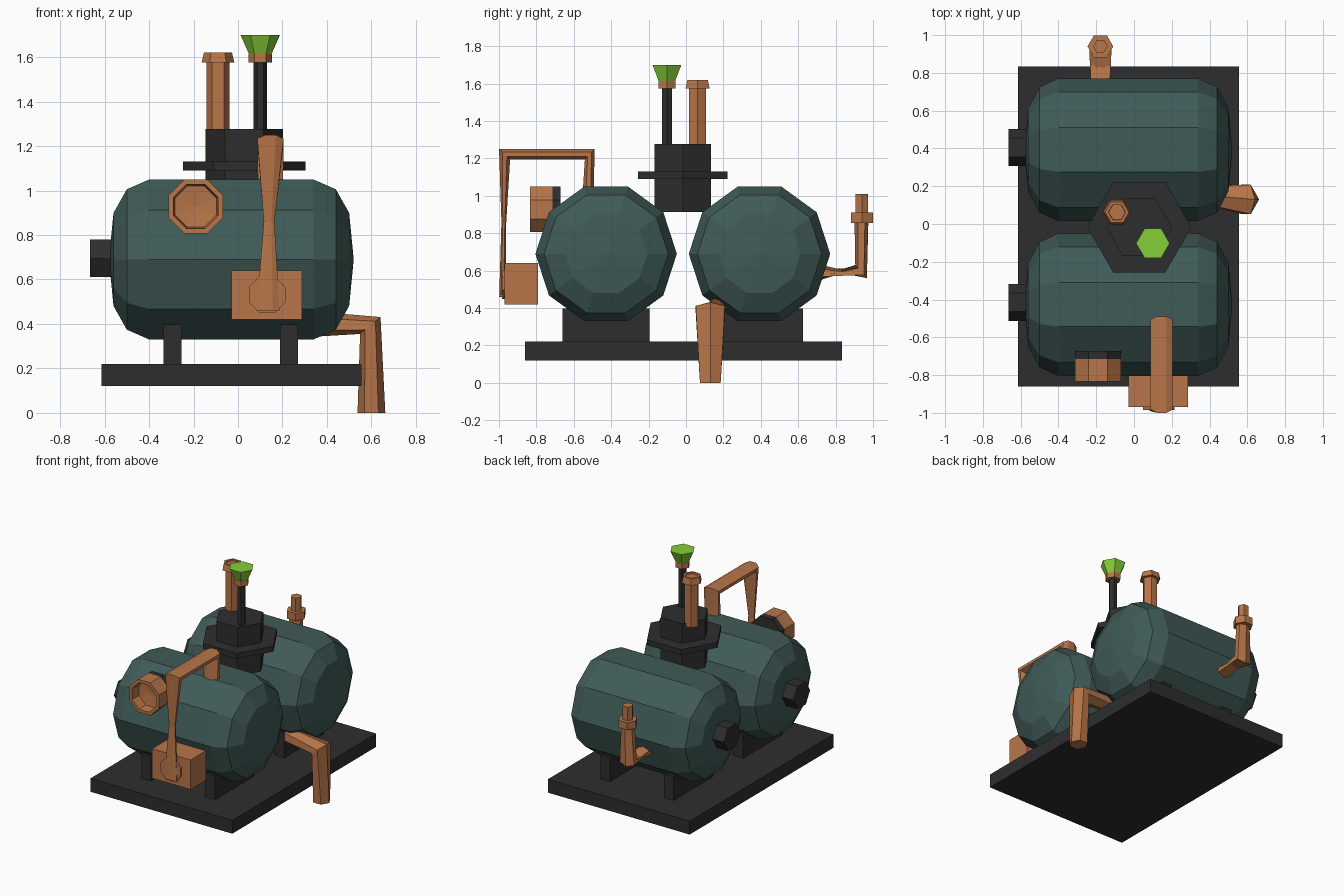
import bpy, bmesh, math
from mathutils import Vector, Matrix

cube = bpy.data.objects.get("Cube")
if cube:
    bpy.data.objects.remove(cube, do_unlink=True)


def material(name, r, g, b):
    m = bpy.data.materials.new(name)
    m.use_nodes = True
    m.diffuse_color = (r, g, b, 1)
    bsdf = next(n for n in m.node_tree.nodes if n.type == 'BSDF_PRINCIPLED')
    bsdf.inputs["Base Color"].default_value = (r, g, b, 1)
    bsdf.inputs["Roughness"].default_value = 0.7
    return m


TEAL = material("tank teal", 0.051, 0.104, 0.096)
COPPER = material("copper", 0.48, 0.18, 0.067)
IRON = material("dark iron", 0.027, 0.027, 0.028)
LIME = material("lime green", 0.24, 0.62, 0.04)


def finish(name, bm, mat):
    bmesh.ops.recalc_face_normals(bm, faces=bm.faces)
    mesh = bpy.data.meshes.new(name)
    bm.to_mesh(mesh)
    bm.free()
    mesh.materials.append(mat)
    ob = bpy.data.objects.new(name, mesh)
    bpy.context.collection.objects.link(ob)
    return ob


def box(name, lo, hi, mat):
    lo, hi = Vector(lo), Vector(hi)
    bm = bmesh.new()
    bmesh.ops.create_cube(bm, size=1, matrix=Matrix.Translation((lo + hi) / 2)
                          @ Matrix.Diagonal((*(hi - lo), 1)))
    return finish(name, bm, mat)


def loft(name, rings, mat, sides=6, phase=0.0):
    """Skin rings given as (centre, u, v); closed with a cap at both ends."""
    bm = bmesh.new()
    loops = []
    for c, u, v in rings:
        c, u, v = Vector(c), Vector(u), Vector(v)
        angles = [phase + math.tau * i / sides for i in range(sides)]
        loops.append([bm.verts.new(c + u * math.cos(a) + v * math.sin(a)) for a in angles])
    for a, b in zip(loops, loops[1:]):
        for i in range(sides):
            j = (i + 1) % sides
            bm.faces.new((a[i], a[j], b[j], b[i]))
    bm.faces.new(loops[0])
    bm.faces.new(loops[-1])
    return finish(name, bm, mat)


def lathe(name, centre, axis, profile, mat, sides=6, phase=0.0):
    """Turned part: profile is (distance along axis, radius)."""
    c = Vector(centre)
    d, u, v = {'X': ((1, 0, 0), (0, 1, 0), (0, 0, 1)),
               'Y': ((0, 1, 0), (1, 0, 0), (0, 0, 1)),
               'Z': ((0, 0, 1), (1, 0, 0), (0, 1, 0))}[axis]
    rings = [(c + Vector(d) * t, Vector(u) * r, Vector(v) * r) for t, r in profile]
    return loft(name, rings, mat, sides, phase)


# Base plate
box("base_plate", (-0.615, -0.86, 0.12), (0.555, 0.835, 0.22), IRON)

# Twin tanks with domed ends, feet and side caps
half_dome = [(0.37, 0.378), (0.47, 0.332), (0.53, 0.22), (0.55, 0.004)]
tank_profile = [(-t, r) for t, r in reversed(half_dome)] + half_dome
for label, y in (("front", -0.427), ("rear", 0.393)):
    lathe(label + "_tank", (-0.03, y, 0.69), 'X', tank_profile, TEAL, 10)
    lathe(label + "_tank_cap", (-0.665, y + 0.012, 0.695), 'X',
          [(0, 0.098), (0.12, 0.098)], IRON)
    for side, x in (("right", -0.295), ("left", 0.23)):
        box(f"{label}_{side}_foot", (x - 0.04, y - 0.232, 0.21),
            (x + 0.04, y + 0.232, 0.398), IRON)

# Central tower
tower = (0.028, -0.017, 0)
lathe("tower_body", tower, 'Z', [(0.914, 0.174), (1.276, 0.174)], IRON)
lathe("tower_flange", tower, 'Z', [(1.09, 0.276), (1.13, 0.276)], IRON)

# Copper chimney with a recessed cap
chimney = (-0.09, 0.062, 0)
lathe("chimney_pipe", chimney, 'Z', [(1.25, 0.052), (1.58, 0.052)], COPPER)
lathe("chimney_cap", chimney, 'Z', [(1.575, 0.074), (1.62, 0.063), (1.62, 0.046),
                                    (1.61, 0.044)], COPPER)

# Funnel stack
stack = (0.1, -0.102, 0)
lathe("funnel_pipe", stack, 'Z', [(1.25, 0.03), (1.58, 0.03)], IRON)
lathe("funnel_collar", stack, 'Z', [(1.575, 0.053), (1.615, 0.053)], COPPER)
lathe("funnel_cup", stack, 'Z', [(1.612, 0.05), (1.70, 0.089)], LIME)

# Front gauge with a dished face and dark backing
gauge = (-0.19, -0.835, 0.928)
eighth = math.pi / 8
lathe("gauge_bowl", gauge, 'Y', [(0.12, 0.132), (0, 0.132), (0, 0.108), (0.07, 0.1),
                                 (0.08, 0.002)], COPPER, 8, eighth)
lathe("gauge_backing", gauge, 'Y', [(0.118, 0.132), (0.163, 0.132)], IRON, 8, eighth)

# Pump box, its round boss, and the bent pipe up to the front tank
box("pump_box", (-0.03, -0.97, 0.42), (0.287, -0.79, 0.64), COPPER)
lathe("pump_boss", (0.131, -0.985, 0.532), 'Y',
      [(0, 0.068), (0, 0.089), (0.03, 0.089)], COPPER, 8, eighth)
loft("pump_pipe", [
    ((0.135, -0.982, 0.46), (0, -0.018, 0), (0.056, 0, 0)),
    ((0.14, -0.974, 0.86), (0, -0.014, 0), (0.026, 0, 0)),
    ((0.146, -0.97, 1.222), (0, -0.032, 0.03), (0.064, 0, 0)),
    ((0.146, -0.515, 1.222), (0, 0.028, 0.03), (0.064, 0, 0)),
    ((0.146, -0.525, 0.95), (0, 0.034, 0), (0.06, 0, 0))], COPPER, 8, eighth)

# Drain pipe on the left end, dropping to the ground
loft("drain_pipe", [
    ((0.30, 0.16, 0.40), (0, 0, 0.06), (0, 0.045, 0)),
    ((0.595, 0.13, 0.393), (0.046, 0, 0.038), (0, 0.09, 0)),
    ((0.60, 0.13, 0), (0.0625, 0, 0), (0, 0.064, 0))], COPPER)

# Rear elbow pipe with collar and spout
loft("rear_pipe", [
    ((-0.178, 0.70, 0.59), (0, 0, 0.046), (0.056, 0, 0)),
    ((-0.178, 0.936, 0.595), (0, 0.031, -0.035), (0.068, 0, 0)),
    ((-0.178, 0.938, 0.86), (0, 0.037, 0), (0.05, 0, 0))], COPPER)
spout = (-0.178, 0.94, 0)
lathe("rear_collar", spout, 'Z', [(0.855, 0.068), (0.91, 0.068)], COPPER)
lathe("rear_spout", spout, 'Z', [(0.9, 0.038), (1.01, 0.038)], COPPER)
